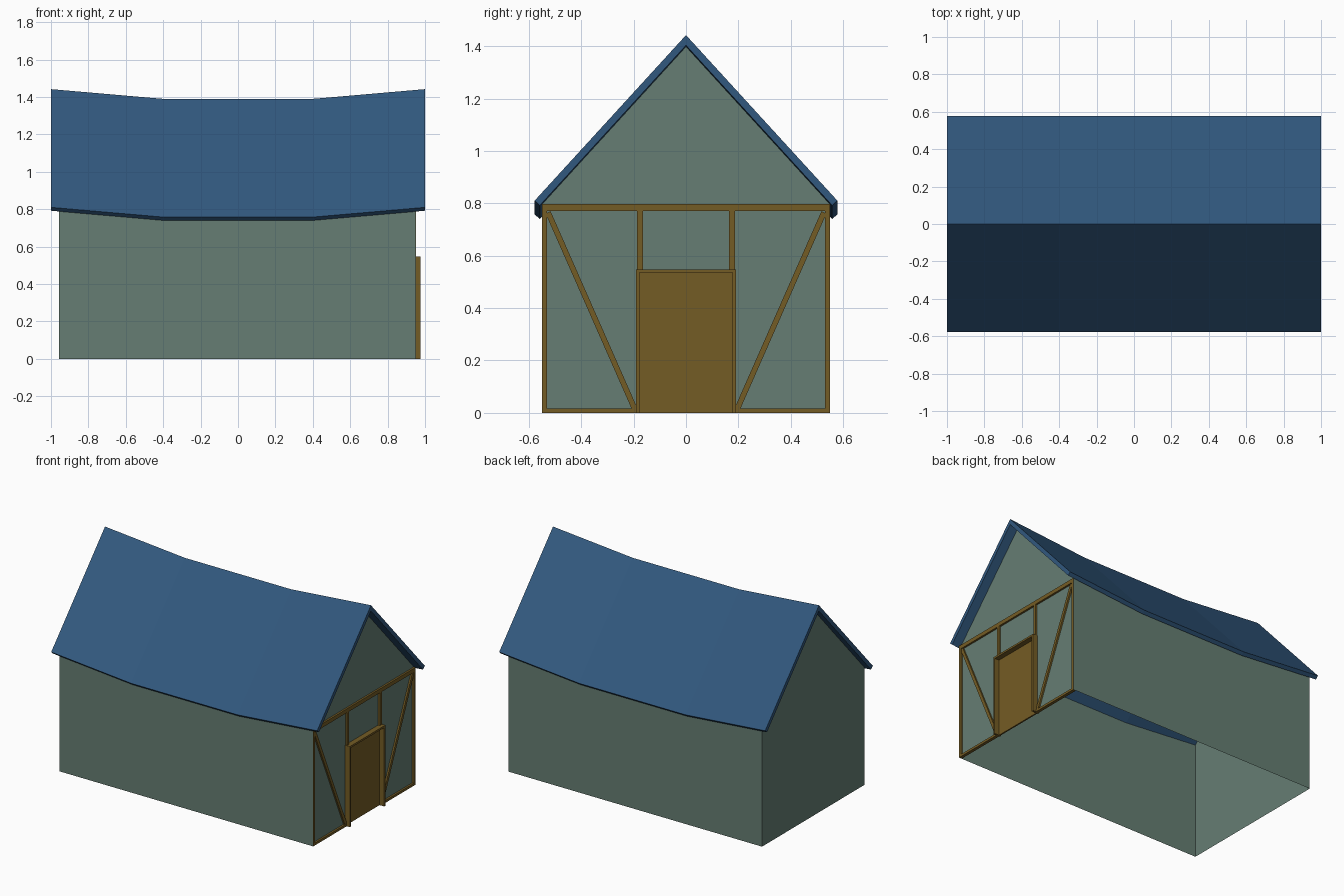
import bpy, bmesh, math
from mathutils import Matrix, Vector

if "Cube" in bpy.data.objects:
    bpy.data.objects.remove(bpy.data.objects["Cube"])


def material(name, rgb):
    m = bpy.data.materials.new(name)
    m.diffuse_color = (*rgb, 1)
    m.use_nodes = True
    m.node_tree.nodes["Principled BSDF"].inputs["Base Color"].default_value = m.diffuse_color
    return m


ROOF = material("slate blue", (0.031, 0.098, 0.209))
WALL = material("sage plaster", (0.132, 0.208, 0.172))
WOOD = material("brown timber", (0.175, 0.107, 0.018))


def finish(name, bm, mat, recalc=True):
    if recalc:
        bmesh.ops.recalc_face_normals(bm, faces=bm.faces)
    me = bpy.data.meshes.new(name)
    bm.to_mesh(me)
    bm.free()
    me.materials.append(mat)
    ob = bpy.data.objects.new(name, me)
    bpy.context.collection.objects.link(ob)
    return ob


def ridge(x):
    """Ridge height: level in the middle, rising to both ends."""
    return 1.39 + 0.052 * max(0, abs(x) - 0.4) / 0.6


def box(name, x, y, z, mat=WOOD):
    """Box from (min, max) pairs."""
    bm = bmesh.new()
    bmesh.ops.create_cube(bm, size=1)
    for v in bm.verts:
        for i, (a, b) in enumerate((x, y, z)):
            v.co[i] = (a + b) / 2 + v.co[i] * (b - a)
    return finish(name, bm, mat)


# Sagging roof: chevron section lofted along the ridge
section = [(-0.578, -0.632), (0, 0), (0.578, -0.632),
           (0.558, -0.650), (0, -0.039), (-0.558, -0.650)]
bm = bmesh.new()
rings = [[bm.verts.new((x, y, ridge(x) + dz)) for y, dz in section]
         for x in (-1, -0.4, 0.4, 1)]
for a, b in zip(rings, rings[1:]):
    for i in range(6):
        j = (i + 1) % 6
        bm.faces.new((a[i], a[j], b[j], b[i]))
for r in (rings[0], rings[-1]):
    bm.faces.new((r[0], r[1], r[4], r[5]))
    bm.faces.new((r[1], r[2], r[3], r[4]))
finish("roof", bm, ROOF)

# Side walls: open sheets following the sag under the eaves
HALF = 0.55
for side, name in ((-1, "front_wall"), (1, "back_wall")):
    bm = bmesh.new()
    cols = [(bm.verts.new((x, side * HALF, 0)),
             bm.verts.new((x, side * HALF, ridge(x) - 0.63)))
            for x in (-0.957, -0.4, 0.4, 0.95)]
    for a, b in zip(cols, cols[1:]):
        q = (a[0], b[0], b[1], a[1])
        bm.faces.new(q if side < 0 else q[::-1])
    finish(name, bm, WALL, recalc=False)

# Gable walls: the right one is set back behind its timbers
for x, name in ((-0.957, "left_gable_wall"), (0.938, "right_gable_wall")):
    r = ridge(x)
    pts = [(-HALF, 0), (HALF, 0), (HALF, r - 0.63), (0, r - 0.03), (-HALF, r - 0.63)]
    bm = bmesh.new()
    vs = [bm.verts.new((x, y, z)) for y, z in pts]
    bm.faces.new(vs if x > 0 else vs[::-1])
    finish(name, bm, WALL, recalc=False)

# Timber frame on the right gable
DEPTH = (0.93, 0.951)
box("tie_beam", DEPTH, (-0.549, 0.549), (0.77, 0.797))
for s, tag in ((-1, "front"), (1, "back")):
    def span(a, b):
        return tuple(sorted((s * a, s * b)))
    box(f"{tag}_corner_post", DEPTH, span(0.53, 0.549), (0, 0.77))
    box(f"{tag}_door_stud", DEPTH, span(0.165, 0.187), (0.54, 0.77))
    box(f"{tag}_sill", DEPTH, span(0.18, 0.53), (0, 0.016))
    # Diagonal brace from the top corner to the foot of the door
    brace = box(f"{tag}_brace", (0.93, 0.949), (-0.0105, 0.0105), (-0.41, 0.41))
    brace.data.transform(Matrix.Translation((0, s * 0.361, 0.39)) @
                         Matrix.Rotation(-s * math.atan2(0.335, 0.76), 4, 'X'))
    # Door jamb
    box(f"{tag}_door_jamb", (0.925, 0.975), span(0.178, 0.191), (0, 0.548))

# Door and lintel
box("door_lintel", (0.925, 0.975), (-0.178, 0.178), (0.535, 0.548))
box("door", (0.93, 0.940), (-0.178, 0.178), (0, 0.535))
